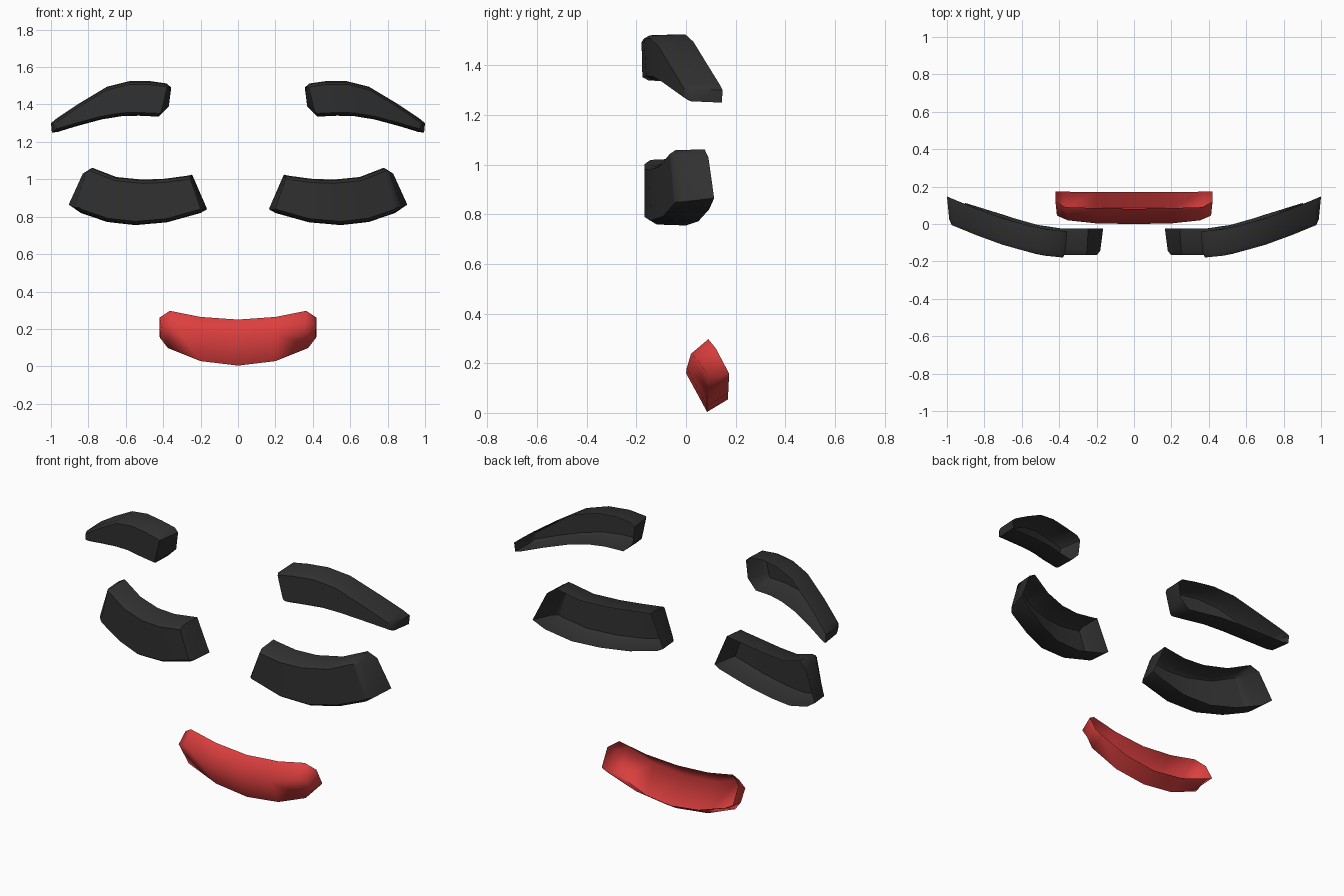
import bpy, bmesh, math
from mathutils import Vector

if "Cube" in bpy.data.objects:
    bpy.data.objects.remove(bpy.data.objects["Cube"])


def material(name, rgb):
    m = bpy.data.materials.new(name)
    m.diffuse_color = (*rgb, 1)
    m.use_nodes = True
    m.node_tree.nodes["Principled BSDF"].inputs["Base Color"].default_value = m.diffuse_color
    return m


BLACK = material("soft black", (0.03, 0.03, 0.03))
RED = material("lip red", (0.72, 0.05, 0.05))


def tray(name, rings, mat, angle):
    """Open-backed shell: rings run back to front, each a list of (top, bottom) pairs."""
    bm = bmesh.new()
    grid = [[(bm.verts.new(t), bm.verts.new(b)) for t, b in ring] for ring in rings]
    loops = [[p[0] for p in g] + [p[1] for p in reversed(g)] for g in grid]
    for a, b in zip(loops, loops[1:]):
        for i in range(len(a)):
            j = (i + 1) % len(a)
            bm.faces.new((a[i], a[j], b[j], b[i]))
    front = grid[-1]
    plate = [bm.faces.new((p[0], q[0], q[1], p[1])) for p, q in zip(front, front[1:])]
    bmesh.ops.recalc_face_normals(bm, faces=bm.faces[:])
    bm.normal_update()
    if sum(f.normal.y for f in plate) > 0:
        bmesh.ops.reverse_faces(bm, faces=bm.faces[:])
    mesh = bpy.data.meshes.new(name)
    bm.to_mesh(mesh)
    bm.free()
    mesh.materials.append(mat)
    ob = bpy.data.objects.new(name, mesh)
    bpy.context.collection.objects.link(ob)
    bpy.ops.object.select_all(action='DESELECT')
    ob.select_set(True)
    bpy.context.view_layer.objects.active = ob
    bpy.ops.object.shade_smooth_by_angle(angle=math.radians(angle))


def curve_y(x, pts):
    for (x0, y0), (x1, y1) in zip(pts, pts[1:]):
        if x <= x1:
            return y0 + (y1 - y0) * (x - x0) / (x1 - x0)
    return pts[-1][1]


def ring(pairs, back, depth, inset, pull, side):
    """Outline inset towards its spine, ends pulled in, bent along the face curve."""
    ps = [(Vector(t), Vector(b)) for t, b in pairs]
    out = list(ps)
    for e, n in ((0, 1), (-1, -2)):
        out[e] = tuple(ps[e][k].lerp(ps[n][k], pull) for k in (0, 1))
    res = []
    for t, b in out:
        d = (b - t).normalized() * inset
        res.append(tuple((side * p.x, curve_y(p.x, back) - depth, p.y)
                         for p in (t + d, b - d)))
    return res


# Eyes and eyebrows: front outlines as (top, bottom) pairs from inner to outer end
eye = [((.245, 1.025), (.165, .84)), ((.265, 1.02), (.2, .82)), ((.39, 1.003), (.38, .77)),
       ((.51, .998), (.55, .755)), ((.65, 1.012), (.7, .772)), ((.78, 1.062), (.84, .82)),
       ((.83, 1.03), (.905, .865))]
brow = [((.357, 1.49), (.37, 1.39)), ((.38, 1.512), (.425, 1.335)), ((.47, 1.525), (.53, 1.34)),
        ((.58, 1.525), (.62, 1.338)), ((.70, 1.495), (.73, 1.32)), ((.85, 1.405), (.86, 1.285)),
        ((.97, 1.325), (.965, 1.253)), ((1.0, 1.30), (.995, 1.25))]
eye_back = [(.15, -.025), (.4, -.025), (.55, .0), (.7, .05), (.92, .118)]
brow_back = [(.35, -.04), (.5, -.025), (.7, .03), (.85, .085), (1.0, .147)]

for side, label in ((1, "right"), (-1, "left")):
    for part, outline, back, cut in (("eye", eye, eye_back, .02), ("eyebrow", brow, brow_back, .018)):
        rings = [ring(outline, back, 0, 0, 0, side),
                 ring(outline, back, .118, .004, .4, side),
                 ring(outline, back, .142, cut, .8, side)]
        tray(f"{label}_{part}", rings, BLACK, 50)

# Mouth: tilted tray, half given from centre to end, then mirrored
lip_back = [((0, .08, .25), (0, .17, .055)), ((.2, .085, .264), (.2, .17, .08)),
            ((.365, .09, .297), (.375, .173, .14)), ((.42, .12, .26), (.42, .173, .16))]
lip_front = [((0, .0, .16), (0, .085, .004)), ((.2, .003, .18), (.2, .085, .028)),
             ((.355, .02, .238), (.375, .085, .098)), ((.412, .045, .215), (.415, .09, .15))]


def mirrored(half):
    flip = lambda p: (-p[0], p[1], p[2])
    return [(flip(t), flip(b)) for t, b in reversed(half[1:])] + half


tray("mouth", [mirrored(lip_back), mirrored(lip_front)], RED, 80)
